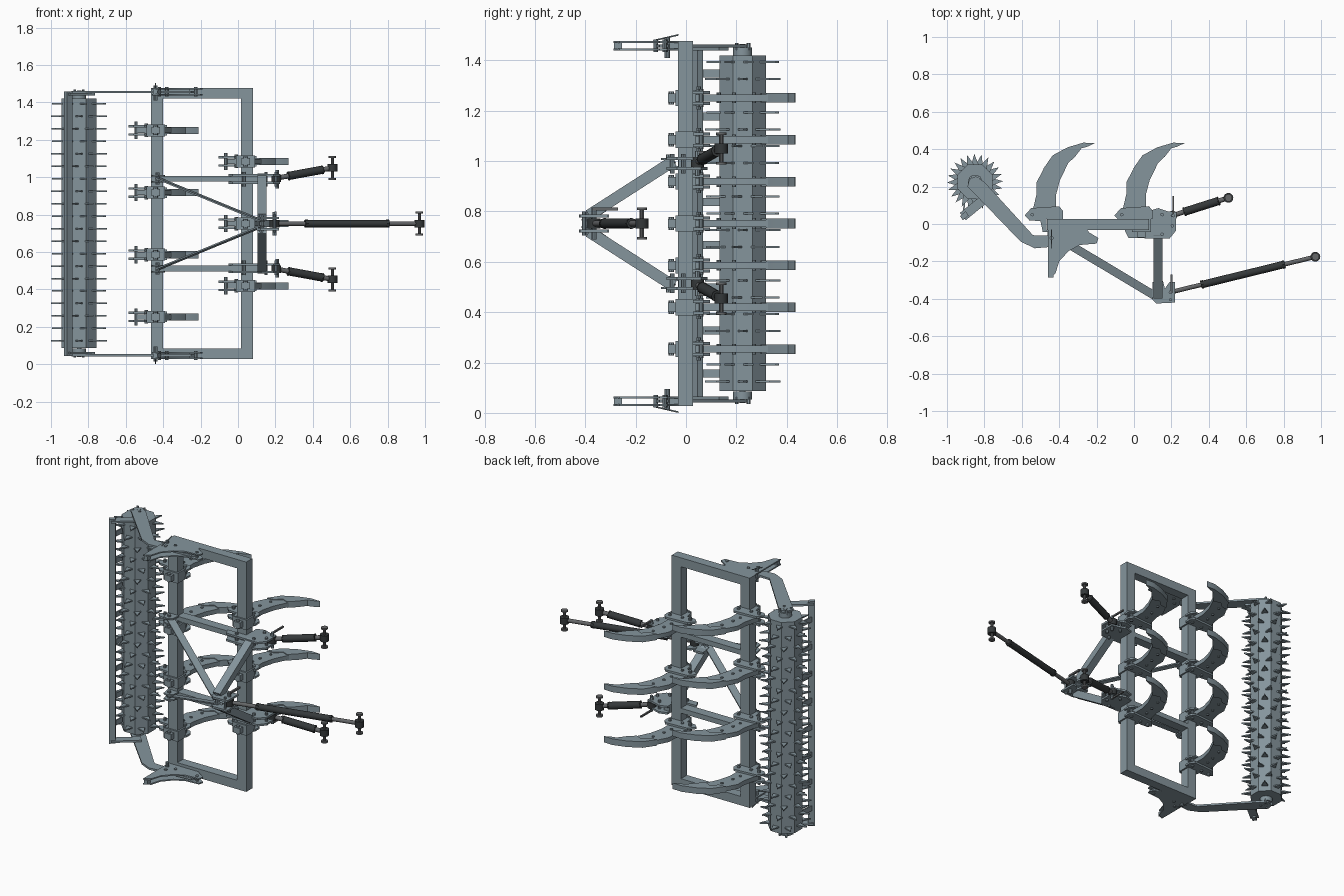
import bpy, bmesh, math
from mathutils import Vector, Matrix

if "Cube" in bpy.data.objects:
    bpy.data.objects.remove(bpy.data.objects["Cube"])

C = 0.752                      # mid plane of the machine (its width runs along z)
TUBE_R, TUBE_F = -0.432, 0.048  # x of rear and front frame tubes


def material(name, r, g, b):
    m = bpy.data.materials.new(name)
    m.diffuse_color = (r, g, b, 1)
    m.use_nodes = True
    m.node_tree.nodes["Principled BSDF"].inputs["Base Color"].default_value = m.diffuse_color
    return m


steel = material("blue_grey_steel", 0.235, 0.30, 0.335)
rod_steel = material("rod_steel", 0.13, 0.135, 0.14)
dark = material("dark_steel", 0.035, 0.04, 0.042)


def plate(bm, pts, z0, z1):
    a = [bm.verts.new((x, y, z0)) for x, y in pts]
    b = [bm.verts.new((x, y, z1)) for x, y in pts]
    bm.faces.new(a[::-1])
    bm.faces.new(b)
    n = len(pts)
    for i in range(n):
        j = (i + 1) % n
        bm.faces.new((a[i], a[j], b[j], b[i]))


def box(bm, x0, x1, y0, y1, z0, z1):
    plate(bm, [(x0, y0), (x1, y0), (x1, y1), (x0, y1)], z0, z1)


def cyl(bm, p, q, r, n=16, spin=0.0):
    p, q = Vector(p), Vector(q)
    d = q - p
    m = (Matrix.Translation((p + q) / 2) @ d.to_track_quat('Z', 'Y').to_matrix().to_4x4()
         @ Matrix.Rotation(spin, 4, 'Z'))
    bmesh.ops.create_cone(bm, cap_ends=True, segments=n, radius1=r, radius2=r,
                          depth=d.length, matrix=m)


def bar(bm, p, q, w, t):
    """Flat bar from p to q, w wide across z, t thick."""
    p, q = Vector(p), Vector(q)
    d = q - p
    u = d.normalized()
    s = Vector((0, 0, 1)).cross(u).normalized()
    k = u.cross(s)
    rot = Matrix((u * d.length, s * w, k * t)).transposed().to_4x4()
    bmesh.ops.create_cube(bm, size=1, matrix=Matrix.Translation((p + q) / 2) @ rot)


def finish(bm, name, mirror=False, mat=steel):
    if mirror:
        g = bmesh.ops.duplicate(bm, geom=bm.verts[:] + bm.edges[:] + bm.faces[:])
        for v in g['geom']:
            if isinstance(v, bmesh.types.BMVert):
                v.co.z = 2 * C - v.co.z
    bmesh.ops.recalc_face_normals(bm, faces=bm.faces[:])
    me = bpy.data.meshes.new(name)
    bm.to_mesh(me)
    bm.free()
    ob = bpy.data.objects.new(name, me)
    bpy.context.collection.objects.link(ob)
    me.materials.append(mat)
    bpy.ops.object.select_all(action='DESELECT')
    ob.select_set(True)
    bpy.context.view_layer.objects.active = ob
    bpy.ops.object.shade_smooth_by_angle(angle=math.radians(30))
    return ob


# main frame: two long tubes, end tubes, two inner rails
bm = bmesh.new()
for x in (TUBE_R, TUBE_F):
    box(bm, x - 0.032, x + 0.032, -0.032, 0.028, 0.028, 1.476)
finish(bm, "frame_long_tubes")
bm = bmesh.new()
box(bm, -0.40, 0.016, -0.032, 0.028, 1.42, 1.476)
box(bm, -0.40, 0.016, -0.032, 0.028, 0.976, 1.007)
finish(bm, "frame_cross_tubes", True)

# tines with clamps, four behind and three in front
shank = [(-0.55, 0.05), (-0.535, 0.10), (-0.52, 0.165), (-0.52, 0.225), (-0.48, 0.30),
         (-0.43, 0.365), (-0.353, 0.405), (-0.33, 0.375), (-0.364, 0.30), (-0.396, 0.235),
         (-0.417, 0.155), (-0.417, 0.04)]
share = [(-0.485, 0.295), (-0.435, 0.367), (-0.355, 0.41), (-0.27, 0.435), (-0.21, 0.432),
         (-0.25, 0.413), (-0.28, 0.405), (-0.315, 0.36), (-0.36, 0.318), (-0.40, 0.335),
         (-0.44, 0.30)]
clamp = [(-0.585, 0.045), (-0.55, 0.085), (-0.40, 0.095), (-0.38, 0.07), (-0.38, 0.028),
         (-0.467, 0.028), (-0.467, -0.032), (-0.49, -0.032), (-0.50, 0.015), (-0.56, 0.02)]
tines = [(0, C + (i - 1.5) * 0.3325) for i in range(4)]
tines += [(TUBE_F - TUBE_R, C + (i - 1) * 0.3325) for i in range(3)]
for i, (dx, z) in enumerate(tines):
    def sh(p):
        return [(x + dx, y) for x, y in p]
    bm = bmesh.new()
    plate(bm, sh(shank), z - 0.014, z + 0.014)
    plate(bm, sh(share), z - 0.019, z + 0.019)
    for x, y in ((-0.47, 0.13), (-0.46, 0.19), (-0.44, 0.27)):
        cyl(bm, (x + dx, y, z - 0.021), (x + dx, y, z + 0.021), 0.008, 8)
    finish(bm, f"tine_{i + 1}")
    bm = bmesh.new()
    for s in (-1, 1):
        a, b = sorted((z + s * 0.016, z + s * 0.028))
        plate(bm, sh(clamp), a, b)
    xc = TUBE_R + dx
    box(bm, xc - 0.058, xc + 0.036, -0.042, -0.032, z - 0.032, z + 0.032)
    box(bm, xc + 0.032, xc + 0.042, -0.042, 0.04, z - 0.032, z + 0.032)
    box(bm, xc - 0.03, xc + 0.015, -0.072, -0.042, z - 0.018, z + 0.018)
    cyl(bm, (xc - 0.008, -0.058, z - 0.026), (xc - 0.008, -0.058, z + 0.026), 0.011, 8)
    for x, y, h in ((-0.545, 0.05, 0.046), (-0.49, 0.05, 0.036), (-0.41, 0.06, 0.036)):
        cyl(bm, (x + dx, y, z - h), (x + dx, y, z + h), 0.009, 8)
    finish(bm, f"tine_clamp_{i + 1}")

# headstock: uprights, rear stays and stay lugs
bm = bmesh.new()
bar(bm, (0.128, -0.05, 1.0), (0.128, -0.385, 0.785), 0.05, 0.045)
finish(bm, "headstock_uprights", True)
bm = bmesh.new()
bar(bm, (-0.43, -0.06, 0.995), (0.13, -0.395, 0.765), 0.045, 0.008)
finish(bm, "headstock_stays", True)
bm = bmesh.new()
for z in (0.972, 1.004):
    plate(bm, [(-0.465, -0.03), (-0.455, -0.09), (-0.425, -0.1), (-0.395, -0.08), (-0.39, -0.03)],
          z, z + 0.009)
cyl(bm, (-0.43, -0.07, 0.96), (-0.43, -0.07, 1.025), 0.01, 8)
finish(bm, "stay_lugs", True)

# top hitch plates with pin
bm = bmesh.new()
plate(bm, [(0.10, -0.31), (0.155, -0.305), (0.165, -0.345), (0.19, -0.31), (0.22, -0.31),
           (0.22, -0.42), (0.12, -0.425), (0.10, -0.405)], 0.776, 0.788)
cyl(bm, (0.125, -0.385, C), (0.125, -0.385, 0.80), 0.012, 8)
cyl(bm, (0.195, -0.365, C), (0.195, -0.365, 0.815), 0.01, 8)
cyl(bm, (0.195, -0.405, C), (0.195, -0.405, 0.80), 0.008, 8)
finish(bm, "top_hitch_plates", True)
bm = bmesh.new()
bar(bm, (0.20, -0.37, 0.81), (0.20, -0.27, 0.81), 0.012, 0.012)
finish(bm, "top_pin_handle", mat=rod_steel)

# lower hitch plates with pins
bm = bmesh.new()
for z in (0.965, 1.005):
    plate(bm, [(-0.05, -0.032), (-0.03, -0.075), (0.19, -0.078), (0.225, -0.035), (0.225, 0.06),
               (0.18, 0.068), (0.13, 0.085), (0.08, 0.07), (0.08, -0.032)], z, z + 0.012)
box(bm, 0.08, 0.12, -0.03, 0.05, 0.97, 1.01)
for x, y in ((0.205, 0.045), (0.205, -0.01), (0.15, 0.05), (0.03, -0.055), (0.15, -0.055)):
    cyl(bm, (x, y, 0.95), (x, y, 1.028), 0.009, 8)
cyl(bm, (0.21, 0.045, 0.94), (0.21, 0.045, 1.04), 0.009, 8)
finish(bm, "lower_hitch_plates", True)
bm = bmesh.new()
bar(bm, (0.21, 0.045, 1.035), (0.21, 0.15, 1.035), 0.01, 0.01)
finish(bm, "lower_pin_handles", True, rod_steel)


# links: thin rods, thick dark sleeve, ring and cross pin
def link(name, p, q, a, b, r, mirror):
    p, q = Vector(p), Vector(q)
    bm = bmesh.new()
    cyl(bm, p, q, r * 0.6)
    finish(bm, name + "_rod", mirror, rod_steel)
    bm = bmesh.new()
    for e, h in ((p, 0.02), (q, 0.02)):
        cyl(bm, e - Vector((0, 0, h)), e + Vector((0, 0, h)), 0.026, 20)
    cyl(bm, p.lerp(q, a), p.lerp(q, b), r)
    for t in (a, b):
        cyl(bm, p.lerp(q, t - 0.01), p.lerp(q, t + 0.01), r * 1.1, 8)
    finish(bm, name + "_sleeve_and_eyes", mirror, dark)
    bm = bmesh.new()
    cyl(bm, q - Vector((0, 0, 0.062)), q + Vector((0, 0, 0.062)), 0.009, 10)
    for s in (-1, 1):
        cyl(bm, q + Vector((0, 0, s * 0.054)), q + Vector((0, 0, s * 0.064)), 0.02, 16)
    finish(bm, name + "_cross_pin", mirror, rod_steel)


link("top_link", (0.195, -0.365, C), (0.97, -0.175, C), 0.22, 0.78, 0.02, False)
link("lower_link", (0.205, 0.045, 0.995), (0.505, 0.14, 1.05), 0.22, 0.82, 0.022, True)

# roller brackets: paired plates with end spacers and pins
bracket = [(-0.46, -0.03), (-0.46, -0.288), (-0.42, -0.265), (-0.40, -0.20), (-0.35, -0.145),
           (-0.29, -0.112), (-0.20, -0.105), (-0.19, -0.075), (-0.24, -0.045), (-0.25, -0.03)]
bm = bmesh.new()
for z in (1.438, 1.468):
    plate(bm, bracket, z, z + 0.008)
box(bm, -0.455, -0.43, -0.285, -0.255, 1.445, 1.47)
box(bm, -0.455, -0.26, -0.065, -0.032, 1.445, 1.47)
for x, y in ((-0.42, -0.12), (-0.225, -0.085), (-0.38, -0.08)):
    cyl(bm, (x, y, 1.432), (x, y, 1.482), 0.009, 8)
cyl(bm, (-0.44, -0.075, 1.41), (-0.44, -0.075, 1.49), 0.011, 10)
cyl(bm, (-0.44, -0.13, 1.478), (-0.44, -0.03, 1.501), 0.003, 6)
finish(bm, "roller_brackets", True)

# roller arms and bearings
bm = bmesh.new()
plate(bm, [(-0.22, -0.07), (-0.54, -0.06), (-0.80, 0.225), (-0.845, 0.255), (-0.88, 0.24),
           (-0.89, 0.20), (-0.605, -0.095), (-0.53, -0.13), (-0.25, -0.105)], 1.45, 1.462)
finish(bm, "roller_arms", True)
RX, RY = -0.85, 0.225
bm = bmesh.new()
cyl(bm, (RX, RY, 1.42), (RX, RY, 1.45), 0.038, 16)
cyl(bm, (RX, RY, 1.40), (RX, RY, 1.464), 0.012, 16)
for a in (0.8, 2.37, 3.94, 5.5):
    x, y = RX + 0.033 * math.cos(a), RY + 0.033 * math.sin(a)
    cyl(bm, (x, y, 1.44), (x, y, 1.468), 0.007, 6)
finish(bm, "roller_bearings", True)

# eight-sided roller drum
bm = bmesh.new()
cyl(bm, (RX, RY, 0.087), (RX, RY, 1.42), 0.1, 8, math.pi / 8)
finish(bm, "roller_drum")

# triangular spikes in staggered rings
bm = bmesh.new()
for k in range(20):
    z = 0.125 + k * 0.0667
    for j in range(8):
        a = j * math.pi / 4 + (k % 3) * math.pi / 12
        ca, sa = math.cos(a), math.sin(a)
        tri = [(0.088, -0.021), (0.15, 0.004), (0.088, 0.021)]
        plate(bm, [(RX + u * ca - v * sa, RY + u * sa + v * ca) for u, v in tri],
              z - 0.004, z + 0.004)
finish(bm, "roller_spikes")

# scraper beam, its end plates and the scraper blades
bm = bmesh.new()
plate(bm, [(-0.93, 0.043), (-0.915, 0.02), (-0.885, 0.045), (-0.90, 0.068)], 0.045, 1.459)
finish(bm, "scraper_beam")
bm = bmesh.new()
bar(bm, (-0.915, 0.04, 1.444), (-0.78, 0.15, 1.444), 0.05, 0.012)
finish(bm, "scraper_end_plates", True)
bm = bmesh.new()
for k in range(8):
    z = C + (k - 3.5) * 0.17
    bar(bm, (-0.912, 0.05, z), (-0.905, 0.138, z), 0.008, 0.032)
finish(bm, "scraper_blades")
